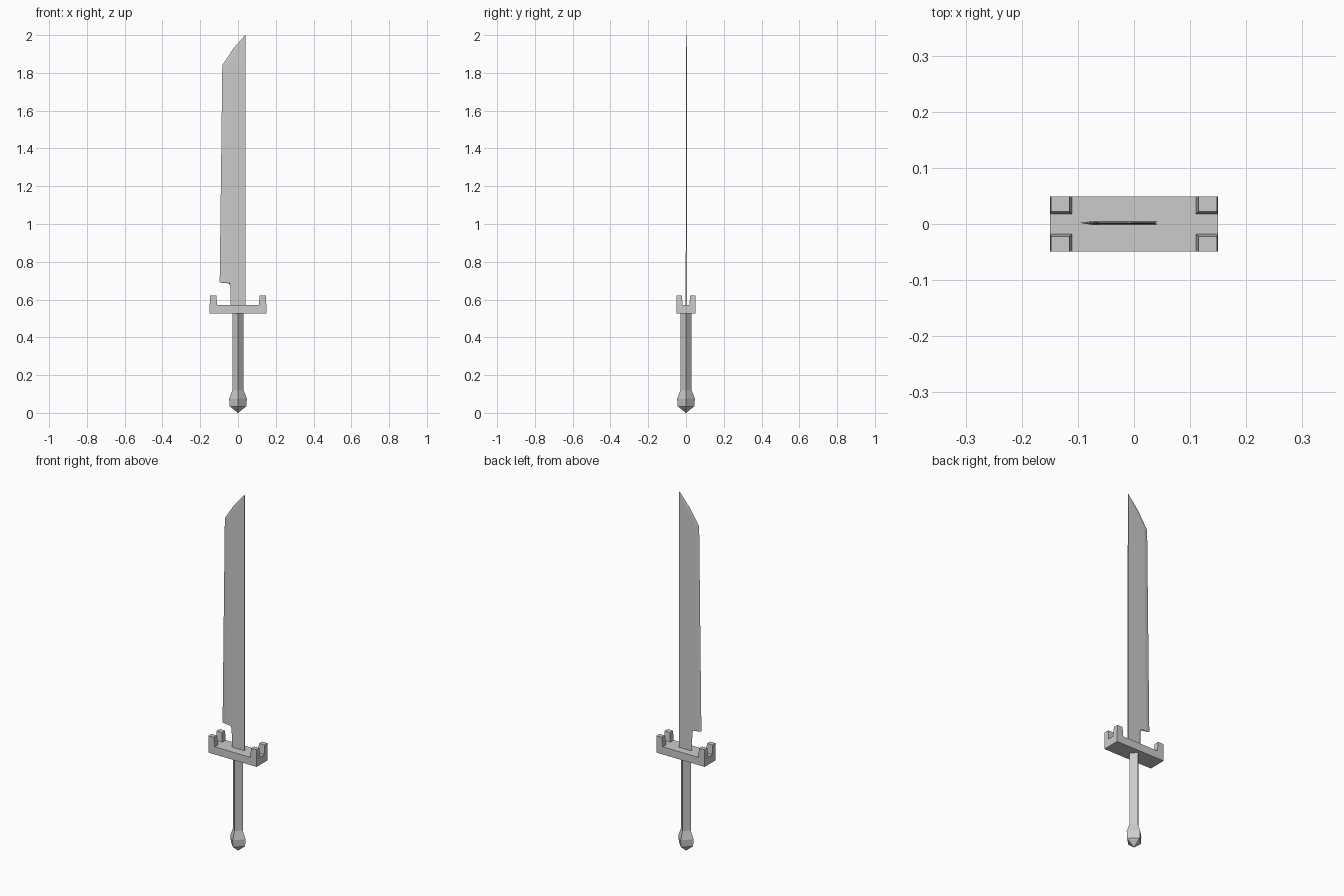
import bpy, bmesh, math

if "Cube" in bpy.data.objects:
    bpy.data.objects.remove(bpy.data.objects["Cube"])


def make_object(name, bm):
    bmesh.ops.recalc_face_normals(bm, faces=bm.faces)
    mesh = bpy.data.meshes.new(name)
    bm.to_mesh(mesh)
    bm.free()
    obj = bpy.data.objects.new(name, mesh)
    bpy.context.collection.objects.link(obj)
    return obj


def loft(name, rings):
    """Skin a stack of equal-length vertex rings and cap both ends."""
    bm = bmesh.new()
    rows = [[bm.verts.new(p) for p in ring] for ring in rings]
    n = len(rows[0])
    for a, b in zip(rows, rows[1:]):
        for i in range(n):
            j = (i + 1) % n
            bm.faces.new((a[i], a[j], b[j], b[i]))
    bm.faces.new(rows[0])
    bm.faces.new(rows[-1])
    bmesh.ops.remove_doubles(bm, verts=bm.verts, dist=1e-5)
    return make_object(name, bm)


def rect(x0, x1, y0, y1, z):
    return [(x0, y0, z), (x1, y0, z), (x1, y1, z), (x0, y1, z)]


def diamond(r, z):
    return [(r * math.cos(k * math.pi / 2), r * math.sin(k * math.pi / 2), z)
            for k in range(4)]


# Four-sided grip and pommel, corners facing front and sides
loft("grip", [diamond(0.03, 0.11), diamond(0.03, 0.535)])
loft("pommel", [diamond(0.0005, 0.0), diamond(0.044, 0.035),
                diamond(0.047, 0.075), diamond(0.03, 0.12)])

# Crossguard bar with four slightly tapered corner prongs
loft("crossguard", [rect(-0.15, 0.15, -0.049, 0.049, z) for z in (0.527, 0.57)])
prong = loft("guard_prongs", [rect(0.11, 0.15, 0.018, 0.049, 0.568),
                              rect(0.115, 0.148, 0.022, 0.049, 0.622)])
mirror = prong.modifiers.new("mirror", 'MIRROR')
mirror.use_axis = (True, True, False)

# Single-edged blade: height, bevel line x, edge x, half thickness
SPINE, MID = 0.04, 0.002
stations = [
    (0.56, -0.030, -0.038, 0.0036),
    (0.675, -0.032, -0.041, 0.0035),
    (0.686, -0.038, -0.050, 0.0035),
    (0.688, -0.060, -0.080, 0.0035),
    (0.692, -0.075, -0.097, 0.0035),
    (1.84, -0.062, -0.083, 0.0022),
    (1.93, -0.005, -0.024, 0.0020),
    (2.00, 0.038, 0.0375, 0.0018),
]
loft("blade", [[(SPINE, MID - t, z), (SPINE, MID + t, z), (bevel, MID + t, z),
                (edge, MID, z), (bevel, MID - t, z)]
               for z, bevel, edge, t in stations])
